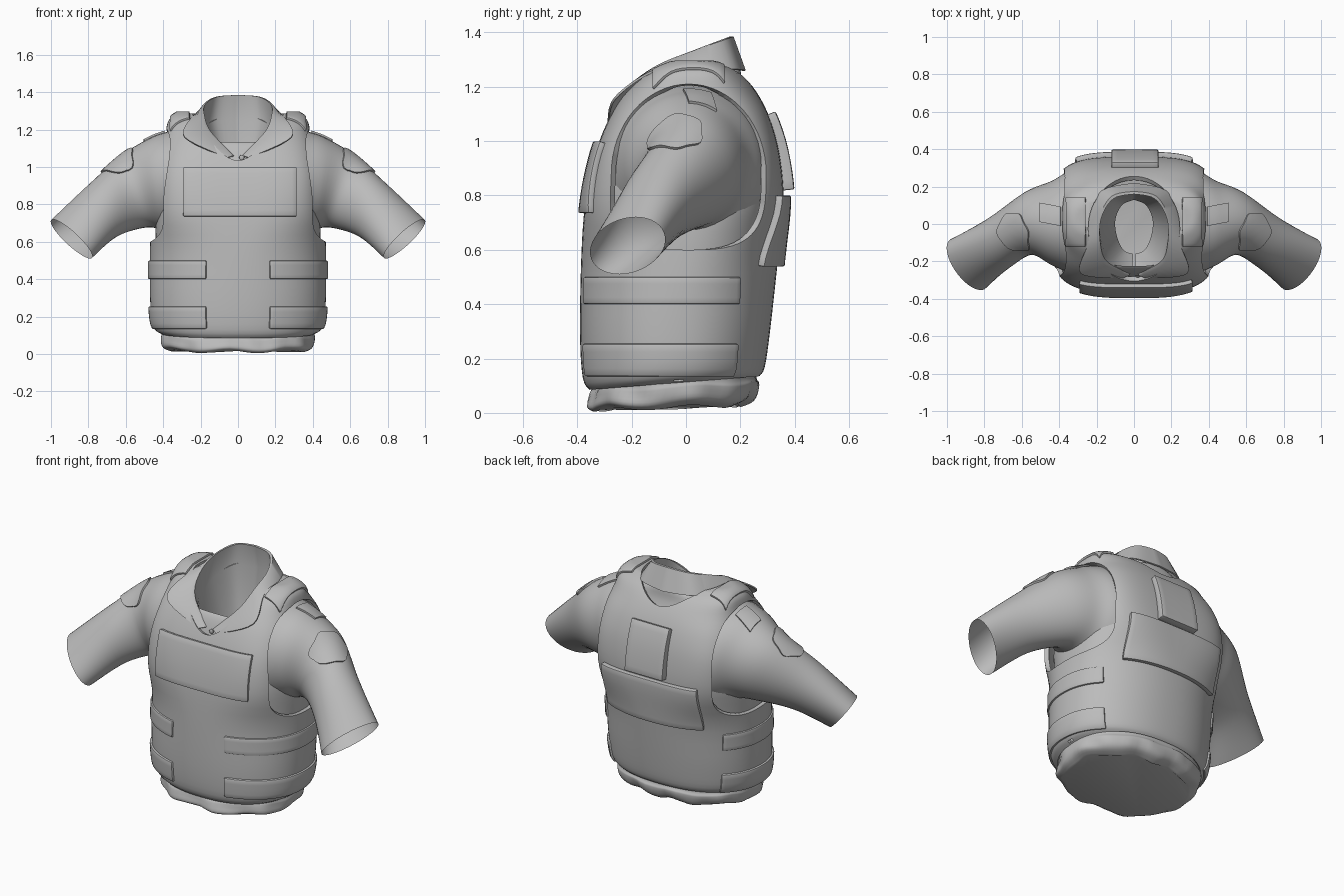
import bpy, bmesh, math
from mathutils import Vector
from mathutils.bvhtree import BVHTree

cube = bpy.data.objects.get("Cube")
if cube:
    bpy.data.objects.remove(cube)

grey = bpy.data.materials.new("cloth grey")
grey.use_nodes = True
grey.diffuse_color = (0.5, 0.5, 0.5, 1)
grey.node_tree.nodes["Principled BSDF"].inputs["Base Color"].default_value = (0.5, 0.5, 0.5, 1)


def smooth_path(keys, steps):
    """Catmull-Rom through tuples of any length."""
    keys = [Vector(k) for k in keys]
    out = []
    for i in range(len(keys) - 1):
        b, c = keys[i], keys[i + 1]
        a = keys[i - 1] if i else b
        d = keys[i + 2] if i + 2 < len(keys) else c
        for s in range(steps):
            t = s / steps
            out.append(b + ((c - a) * t + (2 * a - 5 * b + 4 * c - d) * t * t
                            + (3 * b - a - 3 * c + d) * t ** 3) * 0.5)
    return out + [keys[-1]]


def finish(obj, angle=40):
    bpy.ops.object.select_all(action='DESELECT')
    obj.select_set(True)
    bpy.context.view_layer.objects.active = obj
    for m in list(obj.modifiers):
        bpy.ops.object.modifier_apply(modifier=m.name)
    bpy.ops.object.shade_smooth_by_angle(angle=math.radians(angle))


def surface_of(obj):
    return BVHTree.FromObject(obj, bpy.context.evaluated_depsgraph_get())


def grid(name, rows, closed=False, cap_start=False, cap_end=False):
    """Skin rows of points into a sheet, tube or solid."""
    bm = bmesh.new()
    vs = [[bm.verts.new(p) for p in r] for r in rows]
    n = len(rows[0])
    for a, b in zip(vs, vs[1:]):
        for i in range(n if closed else n - 1):
            j = (i + 1) % n
            bm.faces.new((a[i], a[j], b[j], b[i]))
    if cap_start:
        bm.faces.new(vs[0][::-1])
    if cap_end:
        bm.faces.new(vs[-1])
    bmesh.ops.recalc_face_normals(bm, faces=bm.faces)
    me = bpy.data.meshes.new(name)
    bm.to_mesh(me)
    bm.free()
    me.materials.append(grey)
    obj = bpy.data.objects.new(name, me)
    bpy.context.collection.objects.link(obj)
    return obj


def power(c, p):
    return math.copysign(abs(c) ** (2 / p), c)


def oval(n, fn):
    return [fn(math.cos(math.tau * i / n), math.sin(math.tau * i / n)) for i in range(n)]


def body_ring(key):
    """Squared oval: height, half width, front y, back y, squareness, tilt."""
    z, rx, yf, yb, p, tilt = key
    cy, ry = (yf + yb) / 2, (yb - yf) / 2
    return oval(80, lambda c, s: (rx * power(c, p), cy + ry * power(s, p), z + tilt * ry * power(s, p)))


# Vest, cut by arm and neck openings
vest_keys = [(.11, .41, -.355, .27, 2.3, .08), (.15, .455, -.38, .29, 2.2, .06),
             (.30, .47, -.39, .31, 2.2, .02), (.58, .47, -.385, .34, 2.3, 0),
             (.78, .455, -.37, .36, 3.5, 0), (.95, .44, -.335, .345, 4, 0),
             (1.08, .42, -.285, .31, 3.6, 0), (1.18, .39, -.225, .26, 3, 0),
             (1.25, .37, -.15, .20, 3, 0), (1.285, .325, -.07, .13, 3, 0)]
vest = grid("vest", [body_ring(k) for k in smooth_path(vest_keys, 4)], True, True, True)
outer = surface_of(vest)


def arm_hole(x):
    # Round over the shoulder, squarer and leaning forward under the arm
    def point(c, s):
        p = 2 if s > 0 else 3.2
        low = max(0, -s)
        y = .285 * power(c, p) * (1 + (.13 * low if c < 0 else 0))
        return x, .01 + y, .88 + (.33 if s > 0 else .28) * power(s, p)
    return point


arm_cut = grid("arm_cutter", [oval(64, arm_hole(x)) for x in (-.8, .8)], True, True, True)
neck_cut = grid("neck_cutter", [oval(64, lambda c, s: (.245 * c, -.025 + .28 * s, z))
                                for z in (.25, 1.6)], True, True, True)
for cutter in (arm_cut, neck_cut):
    cutter.hide_render = True
    mod = vest.modifiers.new("opening", 'BOOLEAN')
    mod.operation, mod.solver, mod.object = 'DIFFERENCE', 'EXACT', cutter
finish(vest)
for cutter in (arm_cut, neck_cut):
    bpy.data.objects.remove(cutter)

# Keep only the outer skin and give it a cloth thickness
bm = bmesh.new()
bm.from_mesh(vest.data)
inner = [f for f in bm.faces if f.normal.z < -.9 or any(
    outer.find_nearest(p)[3] > .004 for p in [f.calc_center_median()] + [v.co for v in f.verts])]
bmesh.ops.delete(bm, geom=inner, context='FACES')
bm.to_mesh(vest.data)
bm.free()
mod = vest.modifiers.new("thickness", 'SOLIDIFY')
mod.thickness, mod.offset = .025, -1
finish(vest)

# Shirt body with a rumpled hem, closed below and open at the neck
shirt_keys = [(.02, .36, -.34, .20, 2.3, .03), (.04, .40, -.36, .25, 2.3, .04),
              (.09, .41, -.35, .27, 2.3, .05), (.16, .41, -.34, .26, 2.3, .05),
              (.60, .44, -.35, .31, 2.3, 0), (.80, .43, -.335, .32, 2.8, 0),
              (1.0, .40, -.285, .29, 2.8, 0), (1.10, .375, -.25, .25, 2.6, 0),
              (1.165, .33, -.225, .21, 2.5, .15), (1.175, .25, -.24, .20, 2.3, .4),
              (1.17, .19, -.24, .185, 2.1, .49)]
shirt = grid("shirt_body", [body_ring(k) for k in smooth_path(shirt_keys, 4)], True, True)
for v in shirt.data.vertices:
    if v.co.z < .15:
        a = math.atan2(v.co.y, v.co.x)
        fade = min(1, (.15 - v.co.z) / .08)
        push = 1 + fade * (.012 * math.sin(9 * a + 30 * v.co.z) + .01 * math.sin(17 * a))
        v.co.x *= push
        v.co.y *= push
        v.co.z = max(.005, v.co.z + fade * .008 * math.sin(7 * a + 1))
finish(shirt, 60)

# Sleeves: centre, upward half axis, sideways half axis
sleeve_keys = [(.31, .01, .905, .01, 0, .30, 0, .288, 0), (.37, .01, .91, .02, 0, .275, 0, .262, 0),
               (.44, .005, .91, .03, 0, .245, 0, .225, 0),
               (.56, .005, .87, .06, 0, .195, .01, .17, 0), (.72, -.10, .77, .065, 0, .145, .04, .138, 0),
               (.89, -.215, .615, .10, .03, .105, .05, .135, 0)]
sleeves = {}
for side, s in (("left", 1), ("right", -1)):
    rows = []
    for k in smooth_path(sleeve_keys, 6):
        c, u, v = Vector(k[0:3]), Vector(k[3:6]), Vector(k[6:9])
        ring = oval(40, lambda a, b: c + u * a + v * b)
        rows.append([(s * p.x, p.y, p.z) for p in ring])
    sleeves[s] = grid(side + "_sleeve", rows, True)
    finish(sleeves[s], 60)

# Folded collar: lining, inner base, stand, fold, and outer edge from nape to tip
collar_edges = [
    [(0, .13, .92), (.065, .1, .92), (.1, .02, .92), (.09, -.07, .92), (.055, -.14, .92), (.005, -.16, .92)],
    [(0, .185, 1.25), (.13, .14, 1.24), (.18, .02, 1.2), (.17, -.1, 1.13), (.11, -.2, 1.08), (.01, -.245, 1.05)],
    [(0, .16, 1.385), (.11, .135, 1.375), (.175, .03, 1.335), (.18, -.1, 1.28), (.145, -.2, 1.19), (.02, -.265, 1.06)],
    [(0, .175, 1.385), (.12, .148, 1.375), (.187, .03, 1.333), (.195, -.105, 1.28), (.16, -.215, 1.195), (.03, -.277, 1.06)],
    [(0, .22, 1.26), (.17, .18, 1.265), (.238, .05, 1.265), (.25, -.11, 1.265), (.285, -.265, 1.16), (.06, -.29, 1.05)]]
rows = []
for edge in collar_edges:
    half = smooth_path(edge, 6)
    rows.append([(-p.x, p.y, p.z) for p in half[:0:-1]] + [tuple(p) for p in half])
collar = grid("collar", rows)
collar.modifiers.new("cloth", 'SOLIDIFY').thickness = .008
finish(collar, 50)

bpy.ops.mesh.primitive_uv_sphere_add(segments=12, ring_count=6, radius=.014, location=(.02, -.28, 1.05))
button = bpy.context.object
button.name = "collar_button"
button.scale.y = .4
button.data.materials.append(grey)
finish(button)


def plate(name, target, ray, nu, nv, t0, t1=None, bevel=.006):
    """Slab laid on a surface: ray(u, v) gives a start and a direction."""
    t1 = t0 if t1 is None else t1
    tree = surface_of(target)
    rows, last = [], Vector((0, 0, 0))
    for j in range(nv + 1):
        row = []
        for i in range(nu + 1):
            start, d = ray(i / nu, j / nv)
            d = Vector(d).normalized()
            last = tree.ray_cast(Vector(start), d)[0] or last
            t = t0 + (t1 - t0) * j / nv
            row.append(last - d * (t / 2 - .005))
        rows.append(row)
    obj = grid(name, rows)
    mod = obj.modifiers.new("slab", 'SOLIDIFY')
    mod.thickness, mod.offset = max(t0, t1) + .01, 0
    if bevel:
        mod = obj.modifiers.new("soft_edge", 'BEVEL')
        mod.width, mod.segments, mod.angle_limit = bevel, 2, math.radians(50)
    finish(obj)


def flat_ray(x0, x1, z0, z1, facing):
    return lambda u, v: ((x0 + (x1 - x0) * u, 2 * facing, z0 + (z1 - z0) * v), (0, -facing, 0))


# Chest and back panels
plate("chest_panel", vest, flat_ray(-.29, .31, .735, .995, -1), 24, 8, .022)
plate("lower_back_panel", vest, flat_ray(-.31, .31, .54, .80, 1), 24, 8, .027)
plate("upper_back_panel", vest, flat_ray(-.12, .13, .82, 1.10, 1), 8, 8, .04, .02)


def band_ray(s, z0, z1, a0, a1):
    def ray(u, v):
        a = math.radians(a0 + (a1 - a0) * u)
        z = z0 + (z1 - z0) * v
        return (s * 3 * math.sin(a), -.04 - 3 * math.cos(a), z), (-s * math.sin(a), math.cos(a), 0)
    return ray


def disc_ray(s):
    # Round badge with a slightly scalloped rim, facing up and out
    def ray(u, v):
        a, b = 2 * u - 1, 2 * v - 1
        x, y = a * math.sqrt(1 - b * b / 2), b * math.sqrt(1 - a * a / 2)
        k = 1 + .05 * math.cos(6 * math.atan2(y, x)) * math.hypot(x, y)
        p = Vector((.64, -.04, 1.025)) + Vector((.07, 0, -.07)) * x * k + Vector((0, .10, 0)) * y * k
        p += Vector((.7, 0, .8))
        return (s * p.x, p.y, p.z), (-s * .7, 0, -.8)
    return ray


def down_ray(s, x0, x1, y0, y1, skew=0):
    return lambda u, v: ((s * (x0 + (x1 - x0) * u), y0 + (y1 - y0) * v + skew * u, 3), (0, 0, -1))


# Side bands, shoulder pads, sleeve badges and shoulder tabs
for side, s in (("left", 1), ("right", -1)):
    plate(side + "_lower_band", vest, band_ray(s, .135, .255, 27, 122), 32, 4, .012, bevel=.009)
    plate(side + "_upper_band", vest, band_ray(s, .40, .50, 27, 122), 32, 4, .01, bevel=.008)
    plate(side + "_shoulder_pad", vest, down_ray(s, .258, .36, -.12, .14), 6, 12, .012)
    plate(side + "_sleeve_badge", sleeves[s], disc_ray(s), 12, 12, .01, bevel=0)
    plate(side + "_shoulder_tab", sleeves[s], down_ray(s, .39, .50, -.01, .09, .02), 5, 5, .01, bevel=0)
